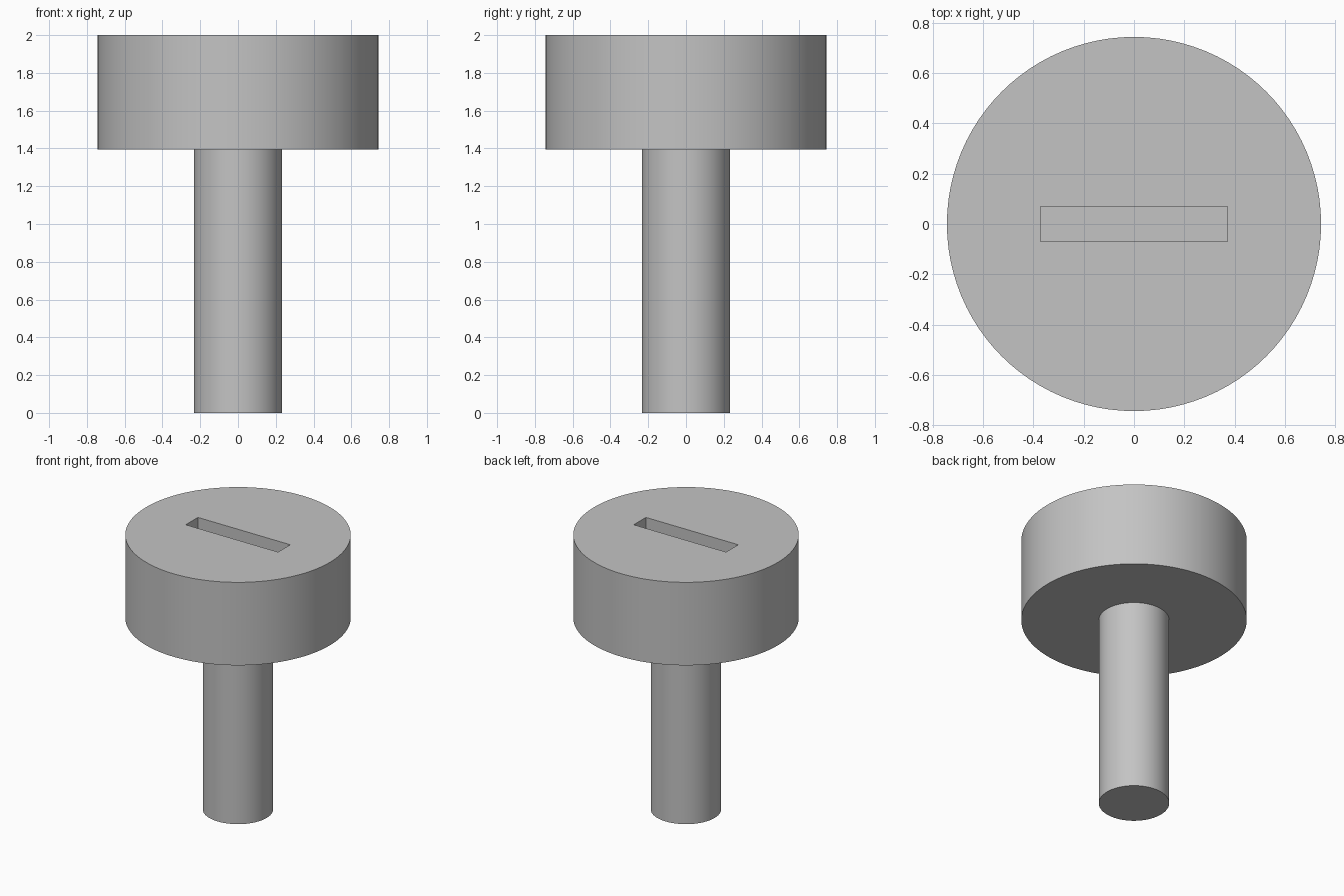
import bpy
import math

cube = bpy.data.objects.get("Cube")
if cube:
    bpy.data.objects.remove(cube, do_unlink=True)

UNIT = 2 / 21.5          # overall height is 21.5 design units
SHAFT_LENGTH = 15 * UNIT
HEAD_HEIGHT = 6.5 * UNIT
SLOT_DEPTH = 2 * UNIT

metal = bpy.data.materials.new("plain_grey")
metal.use_nodes = True
grey = (0.55, 0.55, 0.55, 1)
metal.diffuse_color = grey
metal.node_tree.nodes["Principled BSDF"].inputs["Base Color"].default_value = grey


def cylinder(name, radius, bottom, top):
    bpy.ops.mesh.primitive_cylinder_add(
        vertices=96, radius=radius, depth=top - bottom,
        location=(0, 0, (bottom + top) / 2))
    obj = bpy.context.object
    obj.name = name
    obj.data.materials.append(metal)
    return obj


def smooth(obj):
    bpy.ops.object.select_all(action="DESELECT")
    obj.select_set(True)
    bpy.context.view_layer.objects.active = obj
    bpy.ops.object.shade_smooth_by_angle(angle=math.radians(30))


# Shaft, seated slightly inside the head
shaft = cylinder("shaft", 2.5 * UNIT, 0, SHAFT_LENGTH + 0.05)
smooth(shaft)

# Wide round head
head = cylinder("head", 8 * UNIT, SHAFT_LENGTH, SHAFT_LENGTH + HEAD_HEIGHT)

# Straight slot cut into the top of the head
bpy.ops.mesh.primitive_cube_add(size=1, location=(0, 0, 2))
cutter = bpy.context.object
cutter.name = "slot_cutter"
cutter.scale = (8 * UNIT, 1.5 * UNIT, 2 * SLOT_DEPTH)
cutter.hide_render = True
cutter.data.materials.append(metal)

slot = head.modifiers.new("slot", "BOOLEAN")
slot.operation = "DIFFERENCE"
slot.solver = "EXACT"
slot.object = cutter
bpy.context.view_layer.objects.active = head
bpy.ops.object.modifier_apply(modifier=slot.name)
bpy.data.objects.remove(cutter, do_unlink=True)
smooth(head)
